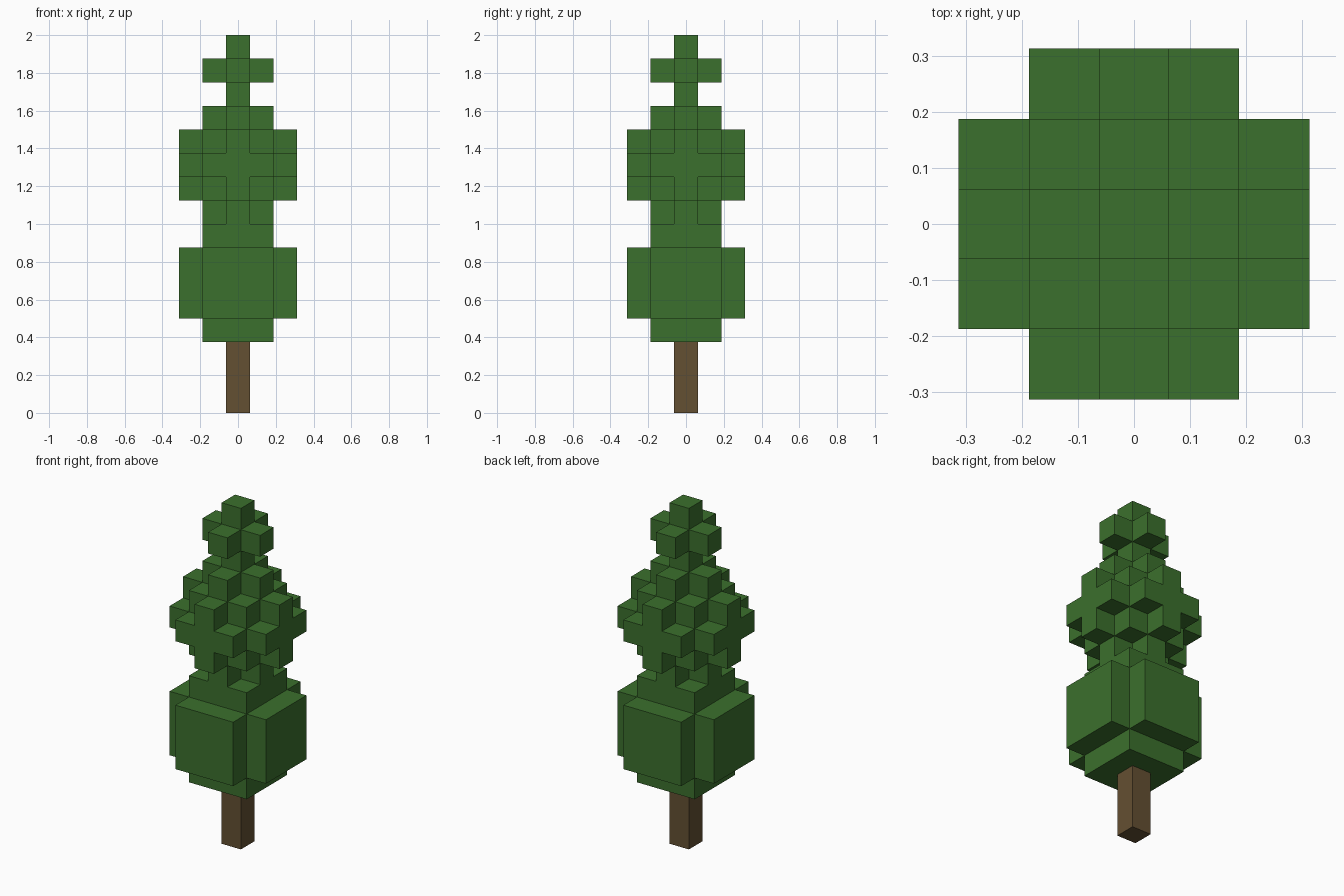
import bpy
import bmesh
from mathutils import Vector

if "Cube" in bpy.data.objects:
    bpy.data.objects.remove(bpy.data.objects["Cube"], do_unlink=True)

UNIT = 0.125  # edge length of one block


def make_material(name, colour):
    mat = bpy.data.materials.new(name)
    mat.use_nodes = True
    mat.diffuse_color = colour
    mat.node_tree.nodes["Principled BSDF"].inputs["Base Color"].default_value = colour
    return mat


leaf_green = make_material("leaf green", (0.044, 0.162, 0.026, 1))
bark_brown = make_material("bark brown", (0.127, 0.080, 0.032, 1))

# Layer footprints: (largest offset along an axis, largest sum of both offsets)
POST = (0, 0)
PLUS = (1, 1)
SQUARE = (1, 2)
DIAMOND = (2, 2)
ROUND = (2, 3)

# Parts from the ground up, each a stack of one-block layers
PARTS = [
    ("trunk", bark_brown, [POST] * 3),
    ("lower_foliage", leaf_green, [SQUARE, ROUND, ROUND, ROUND, SQUARE]),
    ("middle_foliage", leaf_green, [PLUS, DIAMOND, ROUND, DIAMOND, PLUS]),
    ("crown", leaf_green, [POST, PLUS, POST]),
]


def layer_cells(shape, level):
    reach, total = shape
    span = range(-reach, reach + 1)
    return {(x, y, level) for x in span for y in span if abs(x) + abs(y) <= total}


def build_part(name, material, cells, solid):
    """Make the outer skin of a group of blocks, leaving out buried faces."""
    bm = bmesh.new()
    for cell in sorted(cells):
        centre = Vector(cell) + Vector((0, 0, 0.5))
        for axis in range(3):
            for side in (-1, 1):
                step = Vector((0, 0, 0))
                step[axis] = side
                if tuple(int(a + b) for a, b in zip(cell, step)) in solid:
                    continue
                u = Vector((0, 0, 0))
                u[(axis + 1) % 3] = 0.5
                v = step.cross(u)
                middle = centre + step / 2
                corners = (-u - v, u - v, u + v, v - u)
                bm.faces.new([bm.verts.new((middle + c) * UNIT) for c in corners])
    bmesh.ops.remove_doubles(bm, verts=bm.verts, dist=UNIT / 100)
    mesh = bpy.data.meshes.new(name)
    bm.to_mesh(mesh)
    bm.free()
    mesh.materials.append(material)
    bpy.context.collection.objects.link(bpy.data.objects.new(name, mesh))


# Gather the blocks of every part, then skin each part
level = 0
groups = []
for name, material, layers in PARTS:
    cells = set()
    for shape in layers:
        cells |= layer_cells(shape, level)
        level += 1
    groups.append((name, material, cells))

solid = set().union(*(cells for _, _, cells in groups))
for name, material, cells in groups:
    build_part(name, material, cells, solid)
